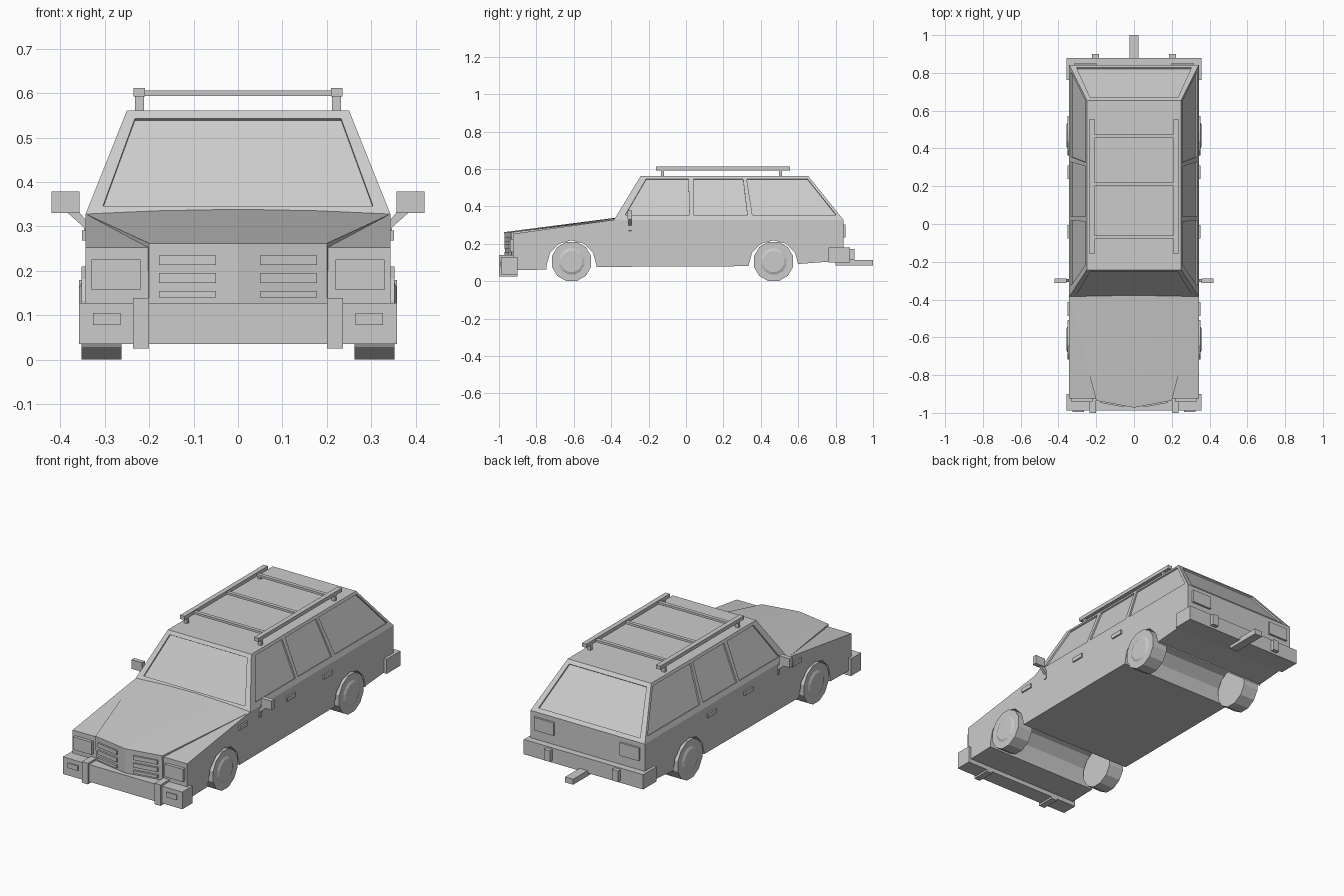
import bpy, bmesh, math
from mathutils import Vector

cube = bpy.data.objects.get("Cube")
if cube:
    bpy.data.objects.remove(cube, do_unlink=True)

paint = bpy.data.materials.new("plain grey")
paint.use_nodes = True
GREY = (0.6, 0.6, 0.6, 1)
paint.diffuse_color = GREY
for node in paint.node_tree.nodes:
    if node.type == 'BSDF_PRINCIPLED':
        node.inputs["Base Color"].default_value = GREY
        node.inputs["Roughness"].default_value = 0.8


def finish(name, bm):
    bmesh.ops.recalc_face_normals(bm, faces=bm.faces)
    mesh = bpy.data.meshes.new(name)
    bm.to_mesh(mesh)
    bm.free()
    mesh.materials.append(paint)
    ob = bpy.data.objects.new(name, mesh)
    bpy.context.scene.collection.objects.link(ob)
    return ob


def add_prism(bm, points, offset):
    """Extrude a polygon along an offset vector."""
    a = [bm.verts.new(p) for p in points]
    b = [bm.verts.new(Vector(p) + Vector(offset)) for p in points]
    n = len(a)
    bm.faces.new(a)
    bm.faces.new(b[::-1])
    for i in range(n):
        j = (i + 1) % n
        bm.faces.new((a[i], b[i], b[j], a[j]))


def prism(name, points, offset):
    bm = bmesh.new()
    add_prism(bm, points, offset)
    return finish(name, bm)


def box(name, x, y, z):
    pts = [(x[0], y[0], z[0]), (x[1], y[0], z[0]), (x[1], y[1], z[0]), (x[0], y[1], z[0])]
    return prism(name, pts, (0, 0, z[1] - z[0]))


def pair(name, x, y, z):
    box("left_" + name, x, y, z)
    box("right_" + name, (-x[1], -x[0]), y, z)


def hull(name, half):
    """Convex solid from points mirrored across x."""
    bm = bmesh.new()
    for x, y, z in half:
        bm.verts.new((x, y, z))
        if x:
            bm.verts.new((-x, y, z))
    bmesh.ops.convex_hull(bm, input=bm.verts)
    bmesh.ops.dissolve_limit(bm, angle_limit=0.005, verts=bm.verts, edges=bm.edges)
    return finish(name, bm)


W, BELT, ROOF, ROOF_W = 0.343, 0.328, 0.561, 0.25
FRONT, REAR, ROOF_F, ROOF_R = -0.385, 0.842, -0.243, 0.655
AXLES = {"front": -0.612, "rear": 0.468}


# Lower body: side profile with wheel arches, extruded across the car
def arch(yc):
    return [(yc - 0.133 * math.cos(math.pi * i / 6), 0.085 + 0.133 * math.sin(math.pi * i / 6))
            for i in range(7)]


profile = [(-0.925, 0.253), (-0.925, 0.058), (-0.745, 0.062)] + arch(AXLES["front"])
profile += [(-0.477, 0.076), (0.335, 0.08)] + arch(AXLES["rear"])
profile += [(0.603, 0.092), (REAR, 0.11), (REAR, BELT), (FRONT, BELT)]
prism("lower_body", [(-W, y, z) for y, z in profile], (2 * W, 0, 0))

# Raised bonnet centre with the pointed grille nose
hull("bonnet_and_nose", [
    (W, FRONT, BELT), (0.29, -0.5, 0.314), (0.2, -0.935, 0.262), (0, -0.972, 0.262),
    (0.18, -0.375, 0.336), (0, -0.368, 0.34), (0.2, -0.93, 0.12), (0, -0.966, 0.12)])

# Cabin with recessed windows
cabin = hull("cabin", [(W, FRONT, BELT), (W, REAR, BELT),
                       (ROOF_W, ROOF_F, ROOF), (ROOF_W, ROOF_R, ROOF)])


def up(z):
    return (z - BELT) / (ROOF - BELT)


def on_side(s, y, z):
    return Vector((s * (W + up(z) * (ROOF_W - W)), y, z))


def on_end(x, z, low, high):
    return Vector((x, low + up(z) * (high - low), z))


LOW, TOP = 0.354, 0.546
side_windows = [[(-0.325, LOW), (0.018, LOW), (0.013, TOP), (-0.213, TOP)],
                [(0.04, LOW), (0.328, LOW), (0.305, TOP), (0.04, TOP)],
                [(0.355, LOW), (0.803, LOW), (0.65, TOP), (0.325, TOP)]]
openings = [[on_side(s, y, z) for y, z in win] for s in (-1, 1) for win in side_windows]
for low, high in ((FRONT, ROOF_F), (REAR, ROOF_R)):
    openings.append([on_end(x, z, low, high) for x, z in
                     ((-0.304, 0.346), (0.304, 0.346), (0.232, 0.543), (-0.232, 0.543))])
bm = bmesh.new()
for pts in openings:
    n = (pts[1] - pts[0]).cross(pts[2] - pts[0]).normalized()
    middle = sum(pts, Vector()) / len(pts)
    if n.dot(middle - Vector((0, 0.2, 0.3))) < 0:
        n = -n
    add_prism(bm, [p - n * 0.008 for p in pts], n * 0.02)
cutter = finish("window_cutter", bm)
cutter.hide_render = True
mod = cabin.modifiers.new("windows", 'BOOLEAN')
mod.operation, mod.solver, mod.object = 'DIFFERENCE', 'EXACT', cutter
bpy.context.view_layer.update()
cut = bpy.data.meshes.new_from_object(cabin.evaluated_get(bpy.context.evaluated_depsgraph_get()))
cabin.modifiers.clear()
cabin.data = cut
bpy.data.objects.remove(cutter, do_unlink=True)


# Wheels with hub caps
def drum(name, x, y, r1, r2, depth, side):
    bm = bmesh.new()
    bmesh.ops.create_cone(bm, cap_ends=True, segments=12, radius1=r1, radius2=r2, depth=depth)
    bmesh.ops.rotate(bm, verts=bm.verts,
                     matrix=Vector((0, 0, 1)).rotation_difference(Vector((1, 0, 0))).to_matrix())
    turn = math.pi / 12
    for v in bm.verts:
        px, py, pz = v.co
        v.co = (side * (px + x),
                y + py * math.cos(turn) - pz * math.sin(turn),
                0.105 + py * math.sin(turn) + pz * math.cos(turn))
    return finish(name, bm)


for end, y in AXLES.items():
    for label, s in (("left", 1), ("right", -1)):
        drum(f"{end}_{label}_tyre", 0.307, y, 0.1085, 0.1085, 0.09, s)
        drum(f"{end}_{label}_hubcap", 0.354, y, 0.076, 0.058, 0.008, s)

# Front end
box("front_bumper", (-0.358, 0.358), (-0.988, -0.9), (0.035, 0.128))
pair("front_bumper_guard", (0.2, 0.236), (-1.0, -0.9), (0.025, 0.139))
pair("bumper_lamp", (0.265, 0.326), (-0.994, -0.98), (0.078, 0.105))
pair("headlight", (0.22, 0.33), (-0.942, -0.92), (0.157, 0.226))
for i, (z0, z1) in enumerate(((0.14, 0.155), (0.173, 0.195), (0.213, 0.235))):
    for label, s in (("left", 1), ("right", -1)):
        prism(f"{label}_grille_bar_{i}",
              [(s * 0.05, -0.97, z0), (s * 0.178, -0.947, z0),
               (s * 0.178, -0.925, z0), (s * 0.05, -0.925, z0)], (0, 0, z1 - z0))

# Rear end
box("rear_bumper", (-0.358, 0.358), (0.762, 0.878), (0.1, 0.18))
pair("rear_bumper_guard", (0.186, 0.222), (0.87, 0.9), (0.112, 0.172))
pair("tail_light", (0.198, 0.315), (0.83, 0.853), (0.232, 0.302))
box("tow_bar", (-0.024, 0.024), (0.8, 1.0), (0.083, 0.113))

# Fender lamps and door handles
for name, y in (("fender_lamp", -0.45), ("front_handle", -0.04), ("rear_handle", 0.275)):
    pair(name, (0.33, 0.351), (y - 0.036, y + 0.036), (0.268, 0.291))

# Door mirrors
pair("mirror", (0.357, 0.42), (-0.312, -0.288), (0.33, 0.379))
for label, s in (("left", 1), ("right", -1)):
    prism(label + "_mirror_arm",
          [(s * x, -0.308, z) for x, z in
           ((0.385, 0.332), (0.357, 0.332), (0.335, 0.305), (0.335, 0.268), (0.347, 0.27), (0.347, 0.298))],
          (0, 0.016, 0))

# Roof rack
pair("rack_rail", (0.209, 0.235), (-0.16, 0.555), (0.592, 0.612))
for end, y in (("front", -0.125), ("rear", 0.505)):
    pair(end + "_rack_post", (0.212, 0.232), (y - 0.008, y + 0.008), (0.555, 0.595))
for i, y in enumerate((-0.07, 0.21, 0.465)):
    box(f"rack_crossbar_{i}", (-0.215, 0.215), (y - 0.01, y + 0.01), (0.594, 0.606))
